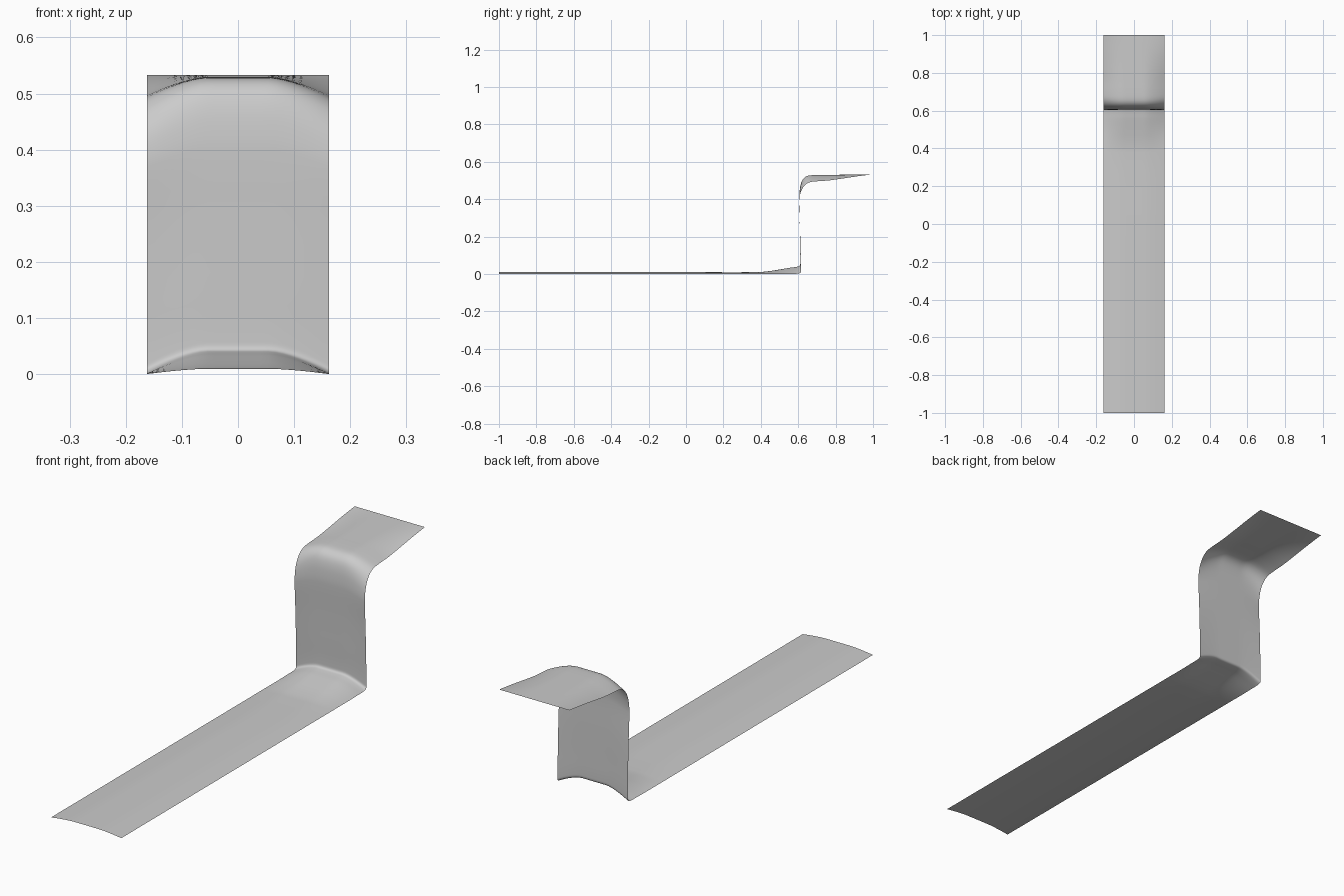
import bpy, bmesh, math

if "Cube" in bpy.data.objects:
    bpy.data.objects.remove(bpy.data.objects["Cube"])

HALF_W = 0.162
COLS = 24

# Matching (y, z) profiles: along the middle of the strip and along its side edges
middle = [(-1, .012), (-.5, .012), (0, .012), (.38, .012), (.44, .017), (.5, .026), (.56, .036),
          (.595, .041), (.608, .046), (.611, .06), (.61, .15), (.608, .28), (.605, .4), (.607, .44),
          (.612, .475), (.621, .502), (.635, .519), (.655, .528), (.69, .531), (.76, .532),
          (.84, .533), (.92, .534), (1, .535)]
edge = [(-1, .002), (-.5, .002), (0, .002), (.38, .002), (.44, .002), (.5, .002), (.56, .003),
        (.598, .004), (.612, .009), (.615, .02), (.613, .13), (.609, .26), (.604, .37), (.606, .405),
        (.612, .435), (.623, .46), (.638, .479), (.66, .492), (.69, .497), (.76, .502),
        (.84, .513), (.92, .525), (1, .535)]


def blend(x):
    """0 over the flat middle, easing to 1 at the side edges."""
    t = max(0, (abs(x) / HALF_W - .35) / .65)
    return t ** 1.5


def densify(points, n=4):
    """Round the profile gently: subdivide with a monotone-friendly half-tension spline."""
    out = []
    for i in range(len(points) - 1):
        a, b = points[i], points[i + 1]
        p, q = points[max(i - 1, 0)], points[min(i + 2, len(points) - 1)]
        d = math.dist(a, b)
        for k in range(n):
            t = k / n
            h = (2*t**3 - 3*t**2 + 1, t**3 - 2*t**2 + t, -2*t**3 + 3*t**2, t**3 - t**2)
            ma = [(b[j] - p[j]) / max(math.dist(b, p), 1e-6) * d for j in (0, 1)]
            mb = [(q[j] - a[j]) / max(math.dist(q, a), 1e-6) * d for j in (0, 1)]
            out.append([h[0]*a[j] + h[1]*ma[j] + h[2]*b[j] + h[3]*mb[j] for j in (0, 1)])
            if d < .005:
                break
    return out + [points[-1]]


# Keep the flat run straight and the rest softly curved
mid_line = densify(middle)
edge_line = densify(edge)

# Stepped strip lofted across its width
bm = bmesh.new()
rows = []
for m, e in zip(mid_line, edge_line):
    row = []
    for i in range(COLS + 1):
        x = HALF_W * (2 * i / COLS - 1)
        w = blend(x)
        row.append(bm.verts.new((x, m[0] + (e[0] - m[0]) * w, m[1] + (e[1] - m[1]) * w)))
    rows.append(row)
for r0, r1 in zip(rows, rows[1:]):
    for i in range(COLS):
        bm.faces.new((r0[i], r0[i + 1], r1[i + 1], r1[i]))

# Rest the lowest points on the floor
low = min(v.co.z for v in bm.verts)
bmesh.ops.translate(bm, vec=(0, 0, -low), verts=bm.verts)

mesh = bpy.data.meshes.new("stepped_strip")
bm.to_mesh(mesh)
bm.free()
strip = bpy.data.objects.new("stepped_strip", mesh)
bpy.context.collection.objects.link(strip)
bpy.context.view_layer.objects.active = strip
strip.select_set(True)
bpy.ops.object.shade_smooth_by_angle(angle=math.radians(40))
